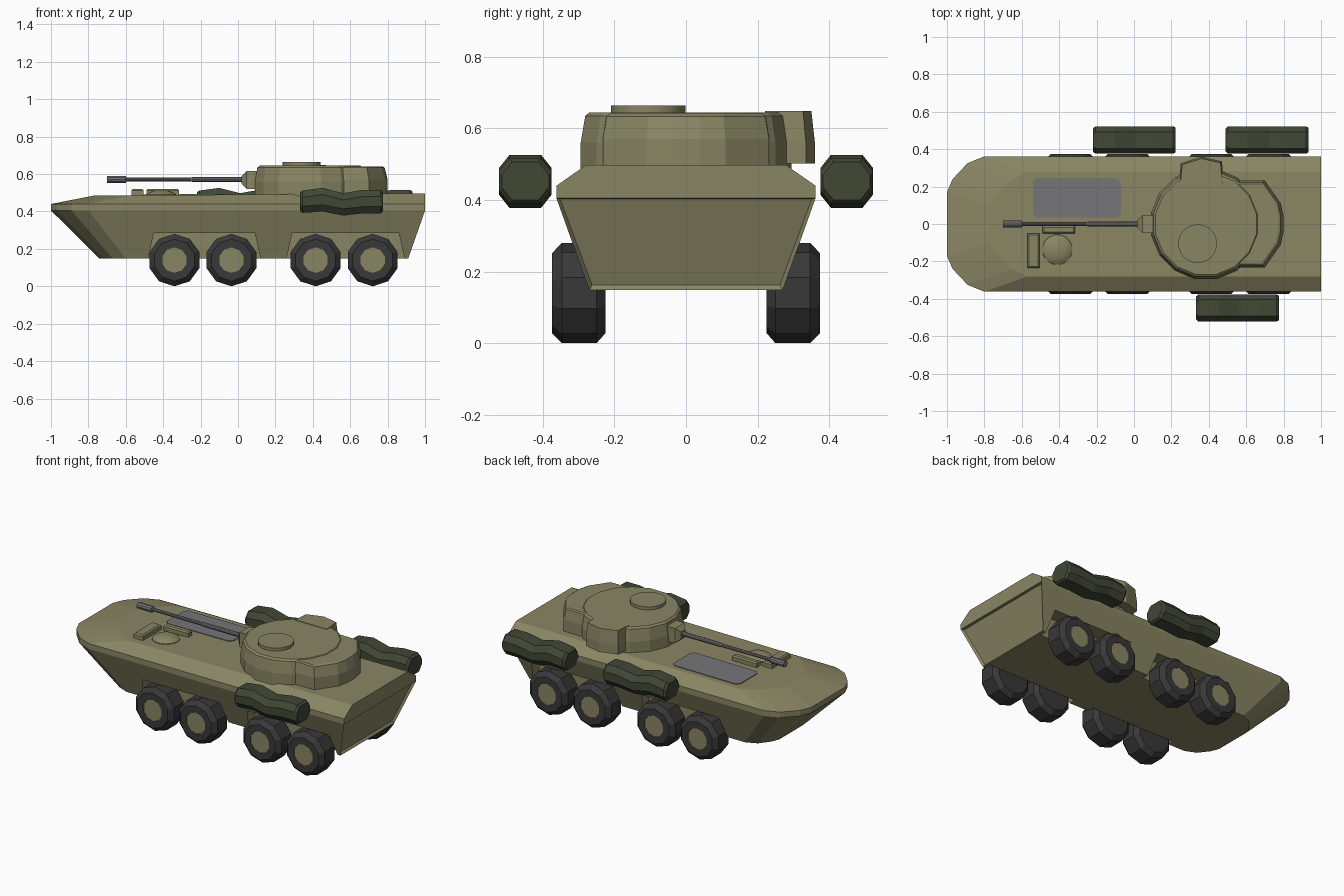
import bpy, bmesh, math
from mathutils import Vector

if "Cube" in bpy.data.objects:
    bpy.data.objects.remove(bpy.data.objects["Cube"])


def material(name, rgb):
    m = bpy.data.materials.new(name)
    m.diffuse_color = (*rgb, 1)
    m.use_nodes = True
    m.node_tree.nodes["Principled BSDF"].inputs["Base Color"].default_value = m.diffuse_color
    return m


OLIVE = material("olive paint", (0.25, 0.238, 0.127))
RUBBER = material("black rubber", (0.04, 0.04, 0.042))
CANVAS = material("dark green canvas", (0.053, 0.063, 0.036))
STEEL = material("grey steel", (0.18, 0.18, 0.19))


def loft(name, rings, mat, smooth=False):
    """Skin a list of equal-length point rings and cap both ends."""
    bm = bmesh.new()
    vs = [[bm.verts.new(p) for p in r] for r in rings]
    n = len(rings[0])
    for a, b in zip(vs, vs[1:]):
        for i in range(n):
            j = (i + 1) % n
            bm.faces.new((a[i], a[j], b[j], b[i]))
    bm.faces.new(vs[0])
    bm.faces.new(vs[-1])
    bmesh.ops.recalc_face_normals(bm, faces=bm.faces)
    me = bpy.data.meshes.new(name)
    bm.to_mesh(me)
    bm.free()
    ob = bpy.data.objects.new(name, me)
    bpy.context.collection.objects.link(ob)
    me.materials.append(mat)
    if smooth:
        bpy.ops.object.select_all(action='DESELECT')
        ob.select_set(True)
        bpy.context.view_layer.objects.active = ob
        bpy.ops.object.shade_smooth_by_angle(angle=math.radians(35))
    return ob


def circle(r, n, phase=0.0):
    return [(r * math.cos(phase + math.tau * i / n), r * math.sin(phase + math.tau * i / n)) for i in range(n)]


def disc_stack(name, cx, cy, profile, n, mat, smooth=False):
    """Lathe about a vertical axis; profile is (radius, z)."""
    return loft(name, [[(cx + x, cy + y, z) for x, y in circle(r, n, math.pi / n)] for r, z in profile], mat, smooth)


def plan_stack(name, outline, layers, centre, mat):
    """Stack a plan outline; layers are (scale, z)."""
    cx, cy = centre
    return loft(name, [[(cx + (x - cx) * s, cy + (y - cy) * s, z) for x, y in outline] for s, z in layers], mat)


def box(name, x0, x1, y0, y1, z0, z1, mat, t=0.008):
    ring = lambda d, z: [(x0 + d, y0 + d, z), (x1 - d, y0 + d, z), (x1 - d, y1 - d, z), (x0 + d, y1 - d, z)]
    return loft(name, [ring(0, z0), ring(0, z1 - t), ring(t, z1)], mat)


def deck_z(x):
    return 0.485 + 0.007 * (x + 0.75)


# Hull: mirrored half outlines from nose to stern, at four heights
def mirrored(half, z):
    pts = half + [(x, -y) for x, y in reversed(half)]
    return [(x, y, z if z else deck_z(x)) for x, y in pts]


floor = [(-0.74, 0.12), (-0.72, 0.17), (-0.67, 0.235), (-0.60, 0.265), (0.91, 0.27)]
belt = [(-1, 0.17), (-0.97, 0.24), (-0.89, 0.325), (-0.80, 0.362), (1, 0.362)]
deck = [(-0.77, 0.10), (-0.73, 0.16), (-0.65, 0.24), (-0.57, 0.28), (1, 0.28)]
hull = loft("hull", [mirrored(floor, 0.148), mirrored(belt, 0.405), mirrored(belt, 0.44), mirrored(deck, None)], OLIVE)

# Recessed rear plate
bm = bmesh.new()
bm.from_mesh(hull.data)
rear = [f for f in bm.faces if f.normal.x > 0.8 and f.calc_center_median().z < 0.4]
bmesh.ops.inset_region(bm, faces=rear, thickness=0.013, depth=-0.015)
bm.to_mesh(hull.data)
bm.free()

# Wheel arches cut into the hull sides
for x0, x1 in ((-0.48, 0.12), (0.26, 0.89)):
    for s in (1, -1):
        trap = [(x0 - 0.011, 0.1), (x1 + 0.011, 0.1), (x1 - 0.03, 0.285), (x0 + 0.03, 0.285)]
        cutter = loft("arch_cutter", [[(x, s * y, z) for x, z in trap] for y in (0.225, 0.6)], OLIVE)
        cutter.hide_render = True
        mod = hull.modifiers.new("arch", 'BOOLEAN')
        mod.operation = 'DIFFERENCE'
        mod.solver = 'EXACT'
        mod.object = cutter
        bpy.context.view_layer.objects.active = hull
        bpy.ops.object.modifier_apply(modifier=mod.name)
        bpy.data.objects.remove(cutter)

# Eight wheels with olive hubs
for i, cx in enumerate((-0.34, -0.035, 0.415, 0.72)):
    for s, side in ((1, "left"), (-1, "right")):
        prof = [(0.225, 0.112), (0.25, 0.14), (0.347, 0.14), (0.374, 0.112), (0.374, 0.068), (0.369, 0.068)]
        rings = [[(cx + a, s * y, 0.14 + b) for a, b in circle(r, 10, math.pi / 2)] for y, r in prof]
        w = loft(f"wheel_{side}_{i + 1}", rings, RUBBER)
        w.data.materials.append(OLIVE)
        for f in w.data.polygons:
            if all((w.data.vertices[v].co - Vector((cx, s * 0.369, 0.14))).length < 0.075 for v in f.vertices):
                f.material_index = 1

# Sagging canvas rolls beside the hull
for name, x0, s in (("roll_left_front", -0.22, 1), ("roll_left_rear", 0.49, 1), ("roll_right", 0.332, -1)):
    rings = []
    for t, dz, k in ((0, 0.002, 0.8), (0.03, 0.002, 0.95), (0.27, 0.013, 1), (0.52, -0.012, 0.95),
                     (0.76, 0.003, 1), (0.97, 0.003, 1), (1, 0.003, 0.85)):
        hy, hz, c = 0.073 * min(1, k + 0.05), 0.063 * k, 0.036
        sec = [(hy, hz - c), (hy - c * 0.8, hz), (c * 0.8 - hy, hz), (-hy, hz - c),
               (-hy, c - hz), (c * 0.8 - hy, -hz), (hy - c * 0.8, -hz), (hy, c - hz)]
        rings.append([(x0 + 0.443 * t, s * 0.449 + a, 0.45 + dz + b) for a, b in sec])
    loft(name, rings, CANVAS)

# Turret, rear bustle, side bin and hatch
disc_stack("turret", 0.385, 0, [(0.3, 0.48), (0.3, 0.56), (0.287, 0.635), (0.275, 0.645)], 16, OLIVE)
half = [(0.45, 0.235), (0.70, 0.232), (0.785, 0.11), (0.80, 0.04)]
bustle = half + [(x, -y) for x, y in reversed(half)]
plan_stack("turret_bustle", bustle, [(1, 0.488), (1, 0.57), (0.955, 0.634), (0.92, 0.641)], (0.45, 0), OLIVE)
side_bin = [(0.24, 0.22), (0.25, 0.325), (0.36, 0.36), (0.47, 0.335), (0.48, 0.22)]
plan_stack("turret_side_bin", side_bin, [(1, 0.502), (1, 0.56), (0.93, 0.648)], (0.36, 0.22), OLIVE)
disc_stack("commander_hatch", 0.34, -0.105, [(0.104, 0.63), (0.104, 0.664)], 18, OLIVE, True)

# Gun mantlet and barrel
rect = lambda x, a, b: [(x, -a, 0.568 - b), (x, a, 0.568 - b), (x, a, 0.568 + b), (x, -a, 0.568 + b)]
loft("gun_mantlet", [rect(0.02, 0.022, 0.022), rect(0.045, 0.047, 0.047), rect(0.16, 0.05, 0.052)], OLIVE)
tube = [(-0.70, 0.02), (-0.60, 0.02), (-0.597, 0.010), (-0.25, 0.011), (-0.245, 0.013), (0.03, 0.014)]
loft("gun_barrel", [[(x, a, 0.571 + b) for a, b in circle(r, 10)] for x, r in tube], STEEL)

# Grey deck panel with clipped corners
x0, x1, y0, y1, c = -0.54, -0.07, 0.035, 0.245, 0.02
pan = [(x0 + c, y0), (x1 - c, y0), (x1, y0 + c), (x1, y1 - c), (x1 - c, y1), (x0 + c, y1), (x0, y1 - c), (x0, y0 + c)]
loft("deck_panel", [[(x, y, deck_z(x) + d) for x, y in pan] for d in (-0.004, 0.004)], STEEL)

# Driver hatch dome and vision blocks on the front deck
disc_stack("driver_hatch", -0.41, -0.137, [(0.083, 0.48), (0.08, 0.492), (0.062, 0.504), (0.035, 0.511), (0.012, 0.513)],
           16, OLIVE, True)
box("vision_block_front", -0.57, -0.505, -0.235, -0.05, 0.48, 0.52, OLIVE)
box("vision_block_side", -0.49, -0.315, -0.05, -0.01, 0.48, 0.52, OLIVE)
